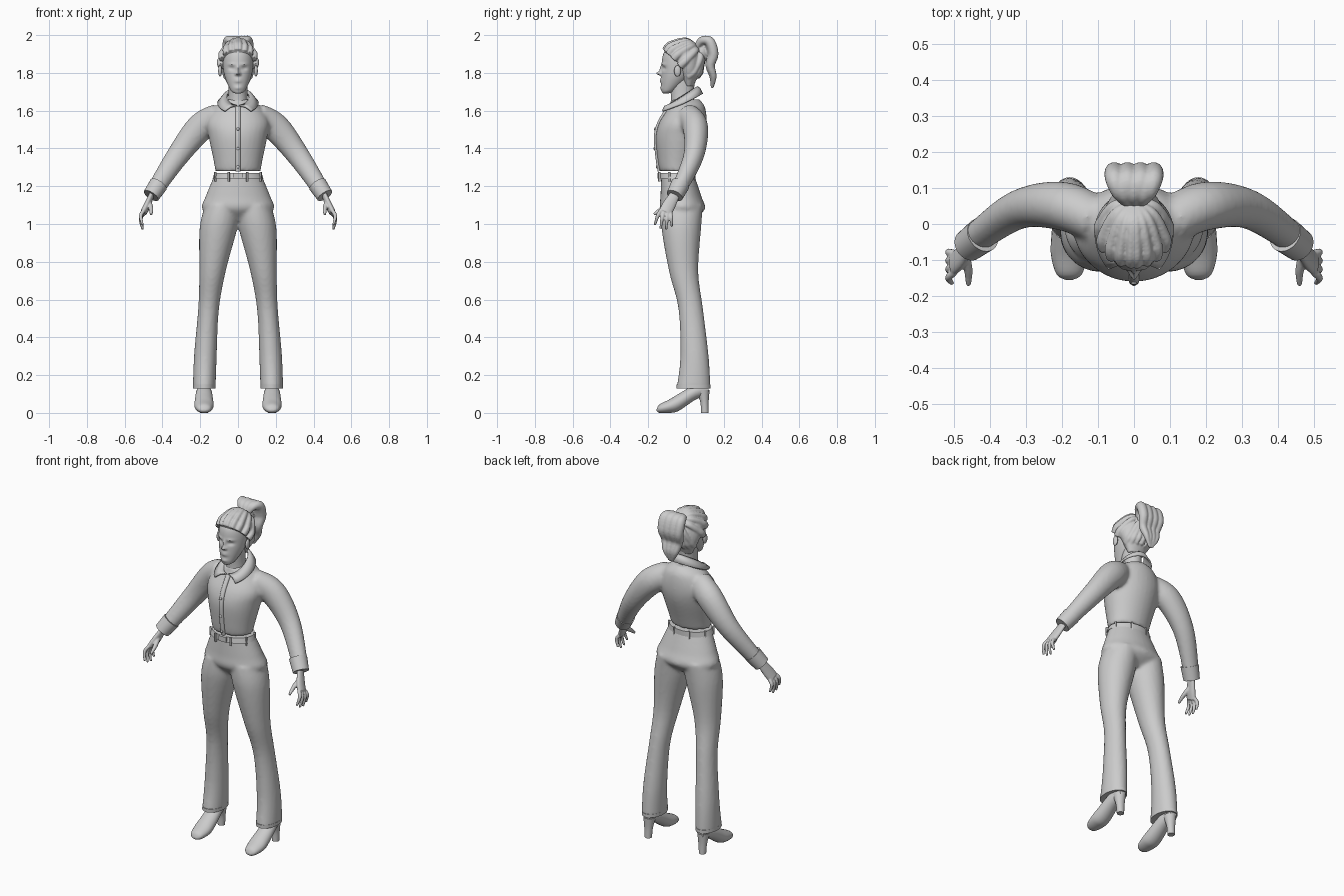
import bpy, bmesh, math
from mathutils import Vector, Matrix

old = bpy.data.objects.get("Cube")
if old:
    bpy.data.objects.remove(old, do_unlink=True)

colour = (0.6, 0.6, 0.6, 1)
grey = bpy.data.materials.new("plain grey")
grey.use_nodes = True
grey.diffuse_color = colour
shader = next(node for node in grey.node_tree.nodes if node.type == 'BSDF_PRINCIPLED')
shader.inputs["Base Color"].default_value = colour
SIDES = {"left": 1, "right": -1}


def finish(name, bm, voxel=0, softening=4, thickness=0):
    """Turn a bmesh into a smooth object, fusing overlapping shapes if voxel is set."""
    bmesh.ops.recalc_face_normals(bm, faces=bm.faces)
    mesh = bpy.data.meshes.new(name)
    bm.to_mesh(mesh)
    bm.free()
    ob = bpy.data.objects.new(name, mesh)
    bpy.context.collection.objects.link(ob)
    mesh.materials.append(grey)
    bpy.ops.object.select_all(action='DESELECT')
    ob.select_set(True)
    bpy.context.view_layer.objects.active = ob
    bpy.ops.object.shade_smooth_by_angle(angle=math.radians(50))
    if thickness:
        ob.modifiers.new("thickness", 'SOLIDIFY').thickness = thickness
    if voxel:
        fuse = ob.modifiers.new("fuse", 'REMESH')
        fuse.mode, fuse.voxel_size, fuse.use_smooth_shade = 'VOXEL', voxel, True
        soften = ob.modifiers.new("soften", 'SMOOTH')
        soften.factor, soften.iterations = 0.5, softening


def smooth_rows(rows, steps):
    """Fill in a list of number rows along a Catmull-Rom curve."""
    result = []
    last = len(rows) - 1
    for i in range(last):
        before, start, end, after = (rows[min(max(i + k, 0), last)] for k in (-1, 0, 1, 2))
        for step in range(steps):
            t = step / steps
            result.append([q + t/2 * (r - p + t * (2*p - 5*q + 4*r - s + t * (3*(q - r) + s - p)))
                           for p, q, r, s in zip(before, start, end, after)])
    return result + [list(rows[last])]


def skin(bm, rings, sides):
    """Bridge elliptical rings given as (centre, u, v) and cap both ends."""
    loops = []
    for centre, u, v in rings:
        angles = [math.tau * k / sides for k in range(sides)]
        loops.append([bm.verts.new(centre + u*math.cos(a) + v*math.sin(a)) for a in angles])
    for lower, upper in zip(loops, loops[1:]):
        for k in range(sides):
            bm.faces.new((lower[k], lower[k-1], upper[k-1], upper[k]))
    bm.faces.new(loops[0])
    bm.faces.new(loops[-1])


def stack(bm, rows, centre_x=lambda z: 0, sides=32, steps=6):
    """Horizontal rings: (z, half width, front y, back y)."""
    skin(bm, [(Vector((centre_x(z), (front + back)/2, z)), Vector((width, 0, 0)),
               Vector((0, (back - front)/2, 0)))
              for z, width, front, back in smooth_rows(rows, steps)], sides)


def tube(bm, rows, side=1, hint='Y', flat=1, sides=16, steps=6):
    """Rings swept along a path: (x, y, z, radius)."""
    rows = smooth_rows(rows, steps)
    points = [Vector((side*x, y, z)) for x, y, z, radius in rows]
    axis = Vector([float(hint == letter) for letter in 'XYZ'])
    rings = []
    for i, point in enumerate(points):
        along = (points[min(i + 1, len(points) - 1)] - points[max(i - 1, 0)]).normalized()
        u = along.cross(axis).normalized()
        radius = rows[i][-1]
        rings.append((point, u*radius, u.cross(along)*radius*flat))
    skin(bm, rings, sides)


def ball(bm, centre, size):
    matrix = Matrix.Translation(centre) @ Matrix.Diagonal((*size, 1))
    bmesh.ops.create_uvsphere(bm, u_segments=16, v_segments=10, radius=1, matrix=matrix)


def box(bm, centre, size, turn=0):
    matrix = Matrix.Translation(centre) @ Matrix.Rotation(turn, 4, 'Z') @ Matrix.Diagonal((*size, 1))
    bmesh.ops.create_cube(bm, size=1, matrix=matrix)


# Shirt: torso and both sleeves fused
torso = [(1.28, .12, -.14, .04), (1.34, .13, -.15, .06), (1.46, .155, -.16, .1),
         (1.54, .165, -.14, .11), (1.62, .12, -.09, .1), (1.66, .06, -.08, .07)]
arm = [(.1, .01, 1.57, .07), (.2, .05, 1.51, .075), (.32, .04, 1.36, .06), (.44, -.04, 1.18, .045)]
bm = bmesh.new()
stack(bm, torso)
for side in SIDES.values():
    tube(bm, arm, side, flat=.9, sides=24)
finish("shirt", bm, voxel=.01)

# Cuffs
bm = bmesh.new()
for side in SIDES.values():
    tube(bm, [(.42, -.03, 1.21, .05), (.46, -.06, 1.15, .045)], side, sides=24)
finish("cuffs", bm)

# Button strip down the middle of the shirt, with buttons
bm = bmesh.new()
strip = [(0, front, z, .01) for z, width, front, back in torso[:-1]]
tube(bm, strip, hint='X', flat=1.4)
for x, y, z, radius in smooth_rows(strip, 2)[1:-2:2]:
    ball(bm, (x, y - radius, z), (.008, .005, .008))
finish("button_strip", bm)

# Collar: sheet folded around the neck, ending in two front points
bm = bmesh.new()
for side in SIDES.values():
    columns = []
    for i in range(17):
        t = i / 16
        inner = .1 + (math.pi - .1)*t
        outer = .7 + (math.pi - .7)*t
        top = Vector((side*.06*math.sin(inner), -.02 - .08*math.cos(inner), 1.68 - .05*math.cos(inner)))
        reach = .14 if outer < math.pi/2 else .11
        low = Vector((side*.11*math.sin(outer), -.02 - reach*math.cos(outer), 1.64 - .05*math.cos(outer)))
        fold = (top + low)/2 + Vector((0, 0, .01))
        columns.append([bm.verts.new(p) for p in (top, fold, low)])
    for p, q in zip(columns, columns[1:]):
        for k in range(2):
            bm.faces.new((p[k], p[k+1], q[k+1], q[k]))
bmesh.ops.remove_doubles(bm, verts=bm.verts, dist=.0005)
finish("collar", bm, thickness=.01)


# Trousers: hips and both legs fused
def leg_x(side):
    return lambda z: side * (.18 - .08*z*z)


hips = [(1.27, .12, -.13, .04), (1.15, .17, -.135, .08), (1.08, .19, -.135, .1), (1.02, .12, -.08, .04)]
leg = [(1.1, .09, -.13, .09), (.98, .1, -.13, .08), (.75, .07, -.09, .065),
       (.55, .055, -.04, .09), (.3, .06, -.03, .12), (.13, .06, -.05, .13)]
bm = bmesh.new()
stack(bm, hips)
for side in SIDES.values():
    stack(bm, leg, leg_x(side))
finish("trousers", bm, voxel=.01)

# Hem bands
bm = bmesh.new()
for side in SIDES.values():
    stack(bm, [(.15, .06, -.05, .13), (.13, .06, -.05, .13)], leg_x(side))
finish("trouser_hems", bm)

# Belt, belt loops and buckle
bm = bmesh.new()
stack(bm, [(1.24, .135, -.145, .05), (1.27, .125, -.14, .05)], sides=48)
finish("belt", bm)
bm = bmesh.new()
for k in range(8):
    angle = math.tau * (k + .5) / 8
    box(bm, (.13*math.sin(angle), -.05 - .1*math.cos(angle), 1.25), (.01, .01, .05), angle)
finish("belt_loops", bm)
bm = bmesh.new()
box(bm, (0, -.145, 1.255), (.05, .01, .03))
finish("belt_buckle", bm)

# Shoes: upper lofted from toe to heel as (y, bottom, top, half width), plus block heel
shoe = [(-.155, .01, .02, .01), (-.14, 0, .045, .035), (-.09, 0, .07, .05), (-.04, .01, .1, .05),
        (.05, .07, .15, .04), (.12, .1, .15, .02)]
for label, side in SIDES.items():
    bm = bmesh.new()
    skin(bm, [(Vector((side*.18, y, (low + high)/2)), Vector((width, 0, 0)), Vector((0, 0, (high - low)/2)))
              for y, low, high, width in smooth_rows(shoe, 4)], 24)
    finish(label + "_shoe", bm)
    bm = bmesh.new()
    stack(bm, [(0, .02, .08, .12), (.06, .025, .075, .12), (.12, .035, .05, .125)], leg_x(side))
    finish(label + "_heel", bm)

# Hands: palm, curled fingers and thumb fused
for label, side in SIDES.items():
    bm = bmesh.new()
    tube(bm, [(.45, -.05, 1.17, .025), (.48, -.09, 1.1, .035), (.5, -.11, 1.06, .035)], side, 'X', flat=.5)
    for k in range(4):
        y, z = -.135 + .018*k, 1.07 - .005*k
        spread = .015 - .006*k
        length = (.055, .07, .07, .05)[k]
        tube(bm, [(.5, y, z, .01), (.515, y - spread, z - length/2, .01),
                  (.505, y - 2*spread, z - length - .02, .006)], side, 'X')
    tube(bm, [(.47, -.09, 1.11, .015), (.46, -.13, 1.08, .012), (.46, -.17, 1.05, .007)], side, 'X')
    finish(label + "_hand", bm, voxel=.004, softening=2)

# Neck
bm = bmesh.new()
stack(bm, [(1.6, .06, -.08, .05), (1.68, .05, -.08, .04), (1.78, .05, -.09, .05)])
finish("neck", bm)

# Head: egg shape; soft bumps (x, z, x size, z size, depth) form the face on both halves
bumps = [(0, 1.797, .01, .01, -.025), (0, 1.82, .008, .02, -.01), (0, 1.76, .02, .01, -.01),
         (0, 1.76, .02, .003, .008), (0, 1.72, .02, .01, -.006), (.033, 1.824, .017, .01, .01),
         (.034, 1.846, .02, .006, -.005), (.012, 1.794, .006, .006, -.008)]
bm = bmesh.new()
stack(bm, [(1.69, .01, -.12, -.1), (1.71, .04, -.13, -.05), (1.8, .075, -.13, .04),
           (1.9, .075, -.12, .05), (1.96, .03, -.07, 0)], sides=112, steps=16)
for vert in bm.verts:
    if vert.co.y < -.05:
        vert.co.y += sum(depth * math.exp(-((abs(vert.co.x) - x)/wide)**2 - ((vert.co.z - z)/tall)**2)
                         for x, z, wide, tall, depth in bumps)
finish("head", bm)

# Eyes and ears
bm = bmesh.new()
for side in SIDES.values():
    ball(bm, (side*.033, -.096, 1.825), (.014, .014, .008))
finish("eyes", bm)
bm = bmesh.new()
for side in SIDES.values():
    ball(bm, (side*.095, -.045, 1.81), (.01, .018, .03))
finish("ears", bm)

# Hair: cap plus locks swept from the hairline back to the tie
bm = bmesh.new()
stack(bm, [(1.73, .05, -.01, .04), (1.82, .09, -.05, .075), (1.91, .09, -.115, .07), (1.97, .03, -.07, .02)])
middle, size = Vector((0, -.02, 1.86)), Matrix.Diagonal((.095, .105, .11))
tie = Vector((0, .75, .65)).normalized()
starts = []
for k in range(5):
    angle = .1 + k/3
    starts += [(side*math.sin(angle), -math.cos(angle), .6 - .4*angle**2) for side in SIDES.values()]
for k in range(-3, 4):
    angle = .4 * k
    starts.append((math.sin(angle), math.cos(angle), -1))
for start in starts:
    direction = Vector(start).normalized()
    lock = []
    for i in range(7):
        wave = 1 + .03*math.sin(2*i)
        lock.append((*(middle + size @ direction.slerp(tie, i/6) * wave), .02 - .001*i))
    tube(bm, lock, hint='X', flat=.8)
finish("hair", bm, voxel=.005, softening=2)

# Ponytail: locks rise from the tie, then fall to a point
fall = [(.05, 1.93, .01), (.08, 1.97, .02), (.12, 1.965, .026), (.14, 1.9, .026),
        (.125, 1.84, .022), (.14, 1.78, .016), (.135, 1.72, .004)]
bm = bmesh.new()
for k in range(-3, 4):
    offset = .006 * (k % 2)
    tube(bm, [(.7*k*radius, y + offset, z, radius) for y, z, radius in fall], hint='X')
ball(bm, (0, .085, 1.91), (.04, .035, .05))
finish("ponytail", bm, voxel=.005, softening=2)
